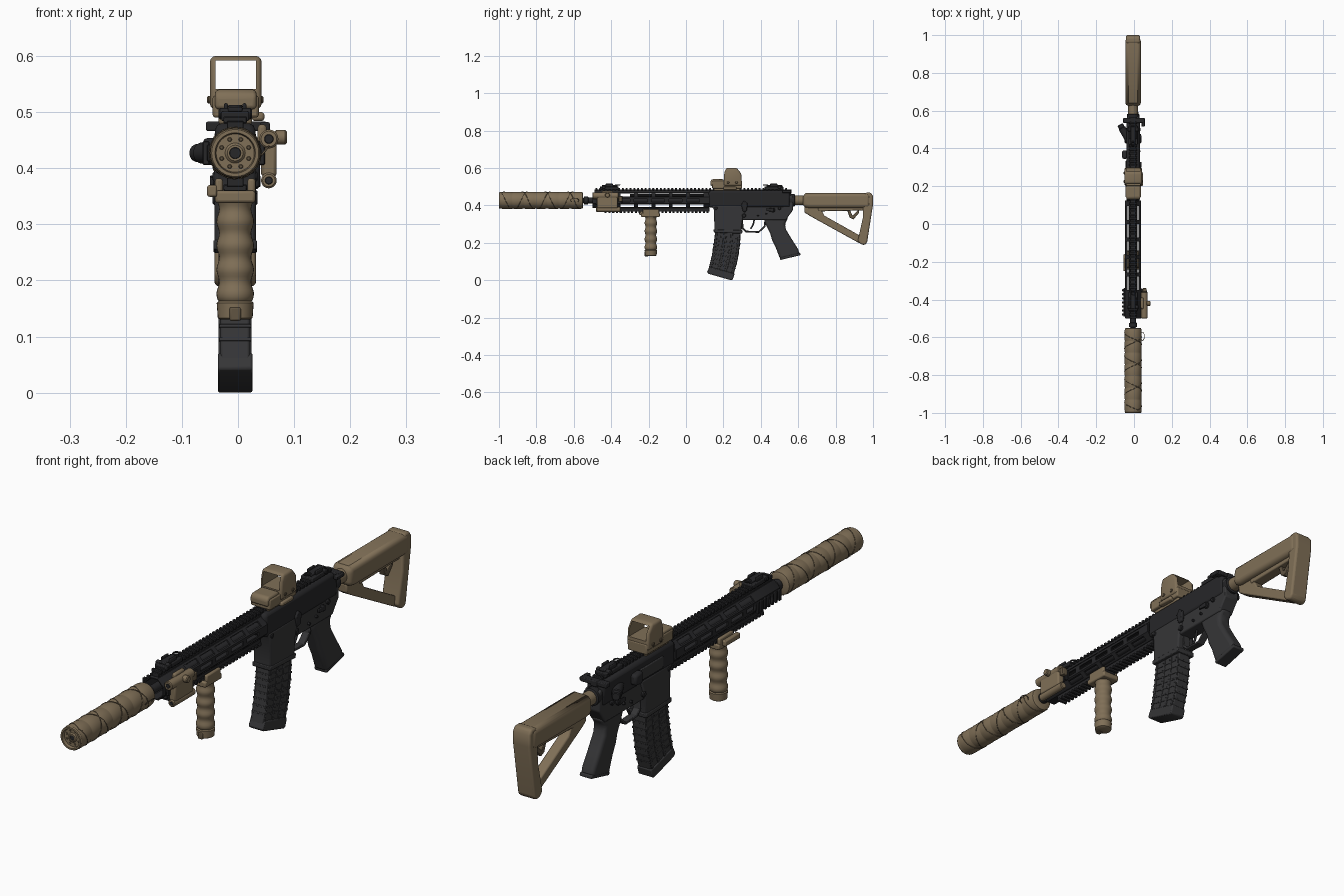
import bpy, bmesh, math
from mathutils import Vector, Matrix

def material(name, col):
    m = bpy.data.materials.new(name)
    m.diffuse_color = (*col, 1)
    return m

TAN = material("tan", (0.215, 0.16, 0.095))
DTAN = material("dark tan", (0.12, 0.09, 0.055))
BLACK = material("black", (0.02, 0.02, 0.022))
GREY = material("dark grey", (0.036, 0.036, 0.038))
AX = 0.427  # bore height

def finish(name, bm, mat, bevel=0, seg=2):
    bmesh.ops.recalc_face_normals(bm, faces=bm.faces)
    me = bpy.data.meshes.new(name)
    bm.to_mesh(me)
    bm.free()
    ob = bpy.data.objects.new(name, me)
    bpy.context.collection.objects.link(ob)
    me.materials.append(mat)
    if bevel:
        b = ob.modifiers.new("bevel", 'BEVEL')
        b.width, b.segments, b.limit_method, b.angle_limit = bevel, seg, 'ANGLE', math.radians(35)
    return ob

def add_box(bm, x0, x1, y0, y1, z0, z1):
    bmesh.ops.create_cube(bm, size=1, matrix=Matrix.Translation(((x0+x1)/2, (y0+y1)/2, (z0+z1)/2))
                          @ Matrix.Diagonal((x1-x0, y1-y0, z1-z0, 1)))

def boxes(name, dims, mat, bevel=0.003, seg=2):
    bm = bmesh.new()
    for d in dims:
        add_box(bm, *d)
    return finish(name, bm, mat, bevel, seg)

def prism(name, pts, x0, x1, mat, bevel=0.004, seg=2):
    """Side profile of (y, z) points extruded across x."""
    bm = bmesh.new()
    f = bm.faces.new([bm.verts.new((x0, y, z)) for y, z in pts])
    r = bmesh.ops.extrude_face_region(bm, geom=[f])
    bmesh.ops.translate(bm, vec=(x1-x0, 0, 0), verts=[v for v in r['geom'] if isinstance(v, bmesh.types.BMVert)])
    return finish(name, bm, mat, bevel, seg)

def lathe(name, prof, mat, axis=(0, 1, 0), at=(0, 0, 0), n=32, turn=0, closed=False, sx=1):
    """Spin (along, radius) points about an axis through 'at'."""
    bm = bmesh.new()
    rings = [[bm.verts.new((sx*r*math.cos(turn+2*math.pi*i/n), r*math.sin(turn+2*math.pi*i/n), h)) for i in range(n)]
             for h, r in prof]
    pairs = list(zip(rings, rings[1:])) + ([(rings[-1], rings[0])] if closed else [])
    for a, b in pairs:
        for i in range(n):
            bm.faces.new((a[i], a[(i+1) % n], b[(i+1) % n], b[i]))
    if not closed:
        bm.faces.new(rings[0])
        bm.faces.new(rings[-1])
    rot = Vector((0, 0, 1)).rotation_difference(Vector(axis)).to_matrix().to_4x4()
    bm.transform(Matrix.Translation(at) @ rot)
    return finish(name, bm, mat)

def rod(name, a, b, r, mat, n=20):
    d = Vector(b) - Vector(a)
    L, c = d.length, min(0.003, r*0.3)
    return lathe(name, [(0, r-c), (c, r), (L-c, r), (L, r-c)], mat, d.normalized(), a, n)

def wire(name, pts, r, mat, cyclic=False):
    cu = bpy.data.curves.new(name, 'CURVE')
    cu.dimensions, cu.bevel_depth, cu.bevel_resolution = '3D', r, 1
    s = cu.splines.new('POLY')
    s.points.add(len(pts)-1)
    for p, q in zip(s.points, pts):
        p.co = (*q, 1)
    s.use_cyclic_u = cyclic
    cu.materials.append(mat)
    ob = bpy.data.objects.new(name, cu)
    bpy.context.collection.objects.link(ob)

def cut(ob, dims):
    """Boolean the boxes out, bake, and drop the cutter."""
    c = boxes("cutter", dims, BLACK, 0)
    c.hide_render = True
    m = ob.modifiers.new("cut", 'BOOLEAN')
    m.object, m.operation, m.solver = c, 'DIFFERENCE', 'EXACT'
    bpy.context.view_layer.update()
    me = bpy.data.meshes.new_from_object(ob.evaluated_get(bpy.context.evaluated_depsgraph_get()))
    ob.modifiers.clear()
    ob.data = me
    bpy.data.objects.remove(c)

def rail(name, y0, y1, base, roll, h=0.022):
    """Toothed accessory rail standing 'base' off the bore, rolled about it."""
    bm = bmesh.new()
    add_box(bm, -0.015, 0.015, y0, y1, base-0.002, base+h-0.008)
    n = int((y1-y0)/0.02)
    for i in range(n):
        y = y0 + (i+0.25)*(y1-y0)/n
        add_box(bm, -0.021, 0.021, y, y+0.011, base+h-0.012, base+h)
    bm.transform(Matrix.Translation((0, 0, AX)) @ Matrix.Rotation(roll, 4, 'Y'))
    return finish(name, bm, BLACK, 0.0015, 1)

# suppressor: padded sleeve, end cap with ports, lacing cords
prof = [(-1.0, 0.036), (-1.0, 0.042), (-0.995, 0.0445)]
for i in range(7):
    y = -0.99 + i*0.062
    prof += [(y, 0.0435), (y+0.008, 0.0455), (y+0.052, 0.0455), (y+0.06, 0.0435)]
prof += [(-0.553, 0.043), (-0.55, 0.038), (-0.55, 0.016), (-0.985, 0.016), (-0.985, 0.01), (-0.992, 0.01),
         (-0.992, 0.014), (-0.988, 0.018), (-0.988, 0.034)]
lathe("suppressor_sleeve", prof, TAN, at=(0, 0, AX), closed=True)
rod("suppressor_bore", (0, -0.989, AX), (0, -0.98, AX), 0.0125, BLACK)
for i in range(8):
    a = math.pi*(i+0.5)/4
    p = (0.026*math.cos(a), AX+0.026*math.sin(a))
    rod("end_cap_port", (p[0], -0.9895, p[1]), (p[0], -0.98, p[1]), 0.004, DTAN, 10)
for s in (1, -1):
    wire("lacing_cord", [(0.0455*math.cos(s*t*0.2618+1), -0.985+t*0.0051, AX+0.0455*math.sin(s*t*0.2618+1))
                         for t in range(84)], 0.0017, DTAN)
wire("cord_loop", [(0.05+0.01*math.cos(a*0.52), -0.595+0.022*math.sin(a*0.52), AX+0.012*math.cos(a*0.52))
                   for a in range(12)], 0.0017, DTAN, True)

# barrel and muzzle collar
lathe("barrel", [(-0.56, 0.013), (-0.548, 0.013), (-0.545, 0.021), (-0.525, 0.021), (-0.522, 0.016),
                 (-0.3, 0.016), (-0.3, 0.014), (0.15, 0.014)], BLACK, at=(0, 0, AX), n=24)
lathe("gas_tube", [(-0.3, 0.006), (0.14, 0.006)], BLACK, at=(0, 0, AX+0.027), n=10)

# eight sided handguard with rows of slots
R = 0.042/math.cos(math.pi/8)
guard = lathe("handguard", [(-0.5, R-0.006), (-0.5, R-0.002), (-0.497, R), (0.125, R), (0.125, R-0.006)], BLACK,
              at=(0, 0, AX), n=8, turn=math.pi/8, closed=True)
slots = []
for i in range(5):
    y = -0.35 + i*0.093
    slots += [(-0.1, 0.1, y, y+0.072, AX+0.021, AX+0.037), (-0.1, 0.1, y-0.02, y+0.05, AX-0.008, AX+0.008),
              (-0.1, 0.1, y, y+0.072, AX-0.036, AX-0.022)]
cut(guard, slots)
rail("top_rail", -0.49, 0.545, 0.043, 0)
rail("bottom_rail", -0.44, 0.125, 0.042, math.pi, 0.026)
rail("side_rail", -0.49, -0.34, 0.041, -math.pi/2, 0.017)
rail("light_rail", -0.49, -0.34, 0.041, math.pi/2, 0.012)

# weapon light with twin tubes, clamp and knob
boxes("light_body", [(0.046, 0.074, -0.475, -0.365, 0.385, 0.465), (0.04, 0.056, -0.45, -0.39, 0.405, 0.478)], TAN, 0.006)
for z, r, y0, y1 in ((0.452, 0.017, -0.5, -0.36), (0.378, 0.014, -0.48, -0.35)):
    rod("light_tube", (0.06, y0, z), (0.06, y1, z), r, TAN)
    rod("light_lens", (0.06, y0-0.001, z), (0.06, y0+0.01, z), r*0.6, BLACK)
rod("light_knob", (0.07, -0.42, 0.455), (0.092, -0.42, 0.455), 0.013, TAN)
boxes("light_switch", [(0.05, 0.072, -0.36, -0.34, 0.42, 0.45)], DTAN)

# folded sights
for nm, y, s in (("front_sight", -0.41, -1), ("rear_sight", 0.47, 1)):
    boxes(nm, [(-0.025, 0.025, y-0.05, y+0.05, 0.484, 0.501), (-0.013, 0.013, y-0.04, y+0.045, 0.5, 0.509),
               (-0.02, -0.013, y-0.02, y+0.02, 0.5, 0.516), (0.013, 0.02, y-0.02, y+0.02, 0.5, 0.516)], BLACK)
    rod(nm+"_pivot", (-0.03, y+s*0.03, 0.497), (0.03, y+s*0.03, 0.497), 0.01, BLACK, 16)
    wire(nm+"_ring", [(0.01*math.cos(a*0.63), y-s*0.045+0.012*math.sin(a*0.63), 0.51) for a in range(10)], 0.003, BLACK, True)

# upper and lower receiver
prism("upper_receiver", [(0.12, 0.388), (0.12, 0.474), (0.135, 0.48), (0.555, 0.48), (0.558, 0.39)], -0.036, 0.036, BLACK, 0.012)
prism("lower_receiver", [(0.27, 0.4), (0.27, 0.322), (0.535, 0.322), (0.55, 0.345), (0.572, 0.375), (0.572, 0.45),
                         (0.555, 0.455), (0.53, 0.4)], -0.031, 0.031, GREY, 0.005)
prism("magazine_well", [(0.135, 0.4), (0.15, 0.375), (0.152, 0.257), (0.296, 0.252), (0.303, 0.33), (0.33, 0.4)],
      -0.037, 0.037, GREY, 0.006)
prism("magazine_well_lip", [(0.147, 0.272), (0.149, 0.255), (0.3, 0.249), (0.302, 0.267)], -0.039, 0.039, GREY, 0.003)
for y, z, r in ((0.16, 0.385, 0.009), (0.5, 0.385, 0.009), (0.43, 0.355, 0.005), (0.385, 0.345, 0.005), (0.31, 0.345, 0.011)):
    rod("receiver_pin", (-0.04, y, z), (0.04, y, z), r, BLACK, 14)
prism("bolt_catch", [(0.295, 0.405), (0.31, 0.425), (0.33, 0.41), (0.325, 0.37), (0.305, 0.365)], 0.03, 0.044, BLACK)
for s in (1, -1):
    rod("selector_hub", (s*0.03, 0.465, 0.375), (s*0.042, 0.465, 0.375), 0.012, BLACK)
    prism("selector_lever", [(0.43, 0.383), (0.47, 0.387), (0.47, 0.366), (0.43, 0.37)], s*0.038, s*0.045, BLACK, 0.002)
boxes("ejection_cover", [(-0.041, -0.03, 0.2, 0.335, 0.405, 0.45)], GREY)
prism("case_deflector", [(0.345, 0.405), (0.345, 0.455), (0.39, 0.45), (0.39, 0.41)], -0.058, -0.03, BLACK, 0.009)
rod("forward_assist", (-0.02, 0.44, AX), (-0.06, 0.51, AX), 0.019, BLACK)
rod("forward_assist_button", (-0.058, 0.506, AX), (-0.069, 0.527, AX), 0.016, BLACK)
boxes("charging_handle", [(-0.014, 0.014, 0.5, 0.565, 0.462, 0.484), (-0.052, 0.056, 0.535, 0.562, 0.466, 0.483),
                          (0.045, 0.062, 0.515, 0.56, 0.467, 0.482)], BLACK)

# trigger group
wire("trigger", [(0, 0.365, 0.325), (0, 0.36, 0.3), (0, 0.352, 0.285), (0, 0.345, 0.275)], 0.005, BLACK)
outer = [(0.296, 0.325), (0.298, 0.275), (0.318, 0.256), (0.39, 0.253), (0.425, 0.285), (0.43, 0.325)]
inner = [(0.42, 0.325), (0.416, 0.29), (0.387, 0.262), (0.322, 0.265), (0.307, 0.28), (0.305, 0.325)]
prism("trigger_guard", outer+inner, -0.014, 0.014, GREY, 0.002)

# pistol grip
prism("pistol_grip", [(0.415, 0.33), (0.425, 0.3), (0.45, 0.25), (0.46, 0.215), (0.48, 0.175), (0.503, 0.112), (0.608, 0.136),
                      (0.6, 0.165), (0.565, 0.22), (0.535, 0.27), (0.528, 0.3), (0.548, 0.335)], -0.028, 0.028, GREY, 0.014, 4)
prism("grip_base", [(0.501, 0.122), (0.504, 0.108), (0.613, 0.134), (0.61, 0.148)], -0.026, 0.026, GREY)

# curved magazine with ribs and floor plate
F = [(0.158, 0.28), (0.15, 0.21), (0.138, 0.13), (0.118, 0.05)]
B = [(0.293, 0.28), (0.289, 0.19), (0.275, 0.1), (0.25, 0.015)]
def along(E, t):
    i = min(int(t*3), 2)
    return Vector(E[i]).lerp(Vector(E[i+1]), t*3-i)
def mag_pt(u, t):
    return along(F, t).lerp(along(B, t), u)
def mag_strip(name, u0, u1, t0, t1, w, bevel=0.002):
    ts = [t0+(t1-t0)*i/6 for i in range(7)]
    prism(name, [mag_pt(u0, t) for t in ts]+[mag_pt(u1, t) for t in reversed(ts)], -w, w, GREY, bevel)
mag_strip("magazine_body", 0, 1, 0, 0.97, 0.027, 0.005)
for u in (0.02, 0.34, 0.62, 0.9):
    mag_strip("magazine_spine", u, u+0.08, 0.12, 0.92, 0.0295)
for i in range(7):
    mag_strip("magazine_rib", -0.012, 1.012, 0.2+i*0.1, 0.225+i*0.1, 0.029, 0.001)
prism("magazine_floor_plate", [(0.126, 0.072), (0.112, 0.043), (0.122, 0.034), (0.24, 0.0), (0.25, 0.003), (0.26, 0.035)],
      -0.031, 0.031, GREY, 0.004)

# vertical foregrip
prof = [(0.13, 0.026), (0.133, 0.031), (0.16, 0.033), (0.163, 0.029)]
prof += [(0.165+i*0.006, 0.031+0.0025*math.sin(i*2*math.pi/7.2)) for i in range(30)] + [(0.345, 0.034), (0.35, 0.034)]
lathe("foregrip", prof, TAN, (0, 0, 1), (0, -0.188, 0), n=28)
boxes("foregrip_notch", [(-0.01, 0.01, -0.222, -0.2, 0.128, 0.152)], DTAN)
boxes("foregrip_clamp", [(-0.036, 0.036, -0.24, -0.14, 0.338, 0.36), (-0.036, -0.022, -0.23, -0.145, 0.35, 0.382),
                         (0.022, 0.036, -0.23, -0.145, 0.35, 0.382)], TAN, 0.005)
boxes("foregrip_lever", [(-0.05, -0.032, -0.25, -0.16, 0.349, 0.37)], TAN, 0.004)

# boxy optic with open window hood
boxes("optic_base", [(-0.04, 0.042, 0.14, 0.3, 0.49, 0.53), (-0.03, 0.03, 0.15, 0.29, 0.478, 0.495),
                     (0.03, 0.052, 0.2, 0.27, 0.484, 0.5)], TAN, 0.005)
prism("optic_battery_box", [(0.13, 0.505), (0.13, 0.53), (0.14, 0.54), (0.2, 0.54), (0.21, 0.505)], -0.036, 0.038, TAN, 0.008, 3)
hood = prism("optic_hood", [(0.2, 0.505), (0.205, 0.575), (0.215, 0.6), (0.272, 0.6), (0.295, 0.57), (0.3, 0.505)],
             -0.045, 0.047, TAN, 0.01, 3)
cut(hood, [(-0.035, 0.037, 0.1, 0.4, 0.541, 0.592)])
for y in (0.225, 0.27):
    rod("optic_screw", (-0.05, y, 0.522), (0.05, y, 0.522), 0.007, DTAN, 12)

# buffer tube and stock frame
lathe("castle_nut", [(0.55, 0.03), (0.555, 0.033), (0.58, 0.033), (0.583, 0.028)], BLACK, at=(0, 0, AX))
lathe("buffer_tube", [(0.57, 0.026), (0.68, 0.026)], TAN, at=(0, 0, AX))
prism("stock_tube", [(0.625, 0.392), (0.625, 0.455), (0.64, 0.465), (0.985, 0.465), (0.985, 0.386), (0.66, 0.386)],
      -0.041, 0.041, TAN, 0.018, 4)
prism("butt_plate", [(0.95, 0.455), (0.96, 0.468), (0.988, 0.468), (1.0, 0.45), (1.0, 0.405), (0.968, 0.2), (0.955, 0.188),
                     (0.935, 0.192), (0.918, 0.21), (0.945, 0.33)], -0.037, 0.037, TAN, 0.012, 3)
prism("stock_strut", [(0.632, 0.395), (0.634, 0.362), (0.66, 0.345), (0.93, 0.196), (0.945, 0.23), (0.74, 0.345), (0.715, 0.395)],
      -0.02, 0.02, TAN, 0.005)
prism("stock_web", [(0.7, 0.395), (0.71, 0.368), (0.95, 0.373), (0.95, 0.395)], -0.022, 0.022, TAN, 0.004)
prism("stock_latch", [(0.86, 0.38), (0.875, 0.335), (0.895, 0.325), (0.925, 0.36), (0.925, 0.38), (0.905, 0.36), (0.89, 0.345),
                      (0.875, 0.38)], -0.012, 0.012, DTAN, 0.002)
for z, y in ((0.42, 0.995), (0.24, 0.965)):
    rod("butt_screw", (0, y-0.02, z), (0, y+0.0045, z), 0.007, DTAN, 12)

# smooth shading with sharp edges, then shift the build onto its off-centre axis
bpy.ops.object.select_all(action='DESELECT')
for ob in bpy.context.scene.objects:
    ob.location.x -= 0.005
    if ob.type == 'MESH':
        ob.select_set(True)
        bpy.context.view_layer.objects.active = ob
bpy.ops.object.shade_smooth_by_angle(angle=math.radians(35))
